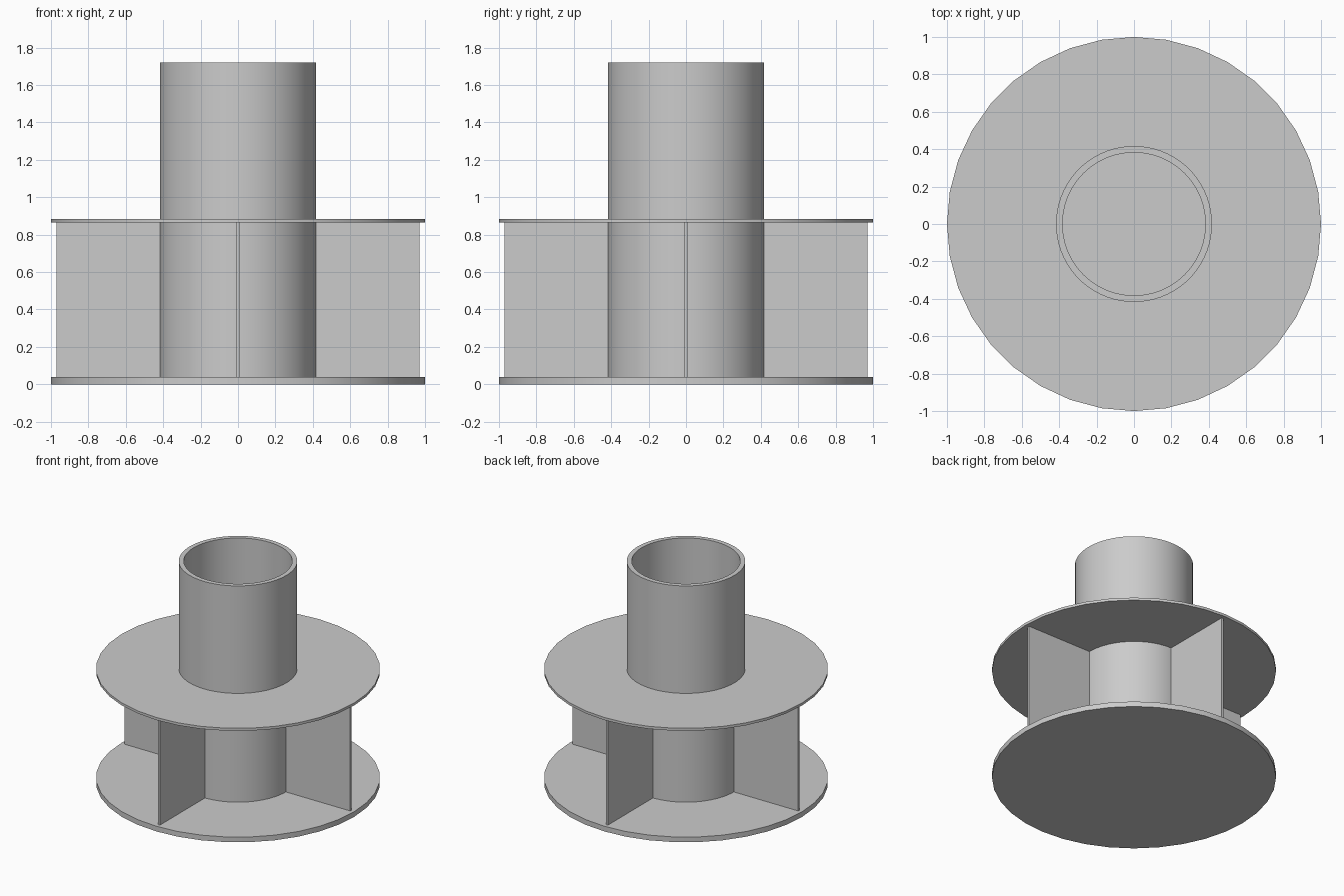
import bpy
import bmesh
from math import cos, sin, pi, radians

cube = bpy.data.objects.get("Cube")
if cube:
    bpy.data.objects.remove(cube, do_unlink=True)

GREY = (0.6, 0.6, 0.6, 1)
mat = bpy.data.materials.new("plain grey")
mat.use_nodes = True
mat.diffuse_color = GREY
mat.node_tree.nodes["Principled BSDF"].inputs["Base Color"].default_value = GREY

PIPE_R, BORE_R = 0.417, 0.382
BASE_TOP, FLANGE_LOW, FLANGE_TOP, PIPE_TOP = 0.04, 0.865, 0.885, 1.72


def finish(name, bm):
    """Turn a bmesh into a named, coloured object with smooth curved walls."""
    bmesh.ops.recalc_face_normals(bm, faces=bm.faces)
    mesh = bpy.data.meshes.new(name)
    bm.to_mesh(mesh)
    bm.free()
    mesh.materials.append(mat)
    obj = bpy.data.objects.new(name, mesh)
    bpy.context.collection.objects.link(obj)
    bpy.ops.object.select_all(action="DESELECT")
    obj.select_set(True)
    bpy.context.view_layer.objects.active = obj
    bpy.ops.object.shade_smooth_by_angle(angle=radians(30))
    return obj


def disc(name, radius, low, high, sides):
    bm = bmesh.new()
    ring = [bm.verts.new((radius * cos(2 * pi * i / sides),
                          radius * sin(2 * pi * i / sides), low)) for i in range(sides)]
    face = bm.faces.new(ring)
    top = bmesh.ops.extrude_face_region(bm, geom=[face])["geom"]
    verts = [v for v in top if isinstance(v, bmesh.types.BMVert)]
    bmesh.ops.translate(bm, verts=verts, vec=(0, 0, high - low))
    return finish(name, bm)


def tube(name, outer, inner, low, high, sides):
    """Closed ring: a rectangular section swept round the z axis."""
    bm = bmesh.new()
    section = [(outer, low), (outer, high), (inner, high), (inner, low)]
    rings = [[bm.verts.new((r * cos(2 * pi * i / sides), r * sin(2 * pi * i / sides), z))
              for i in range(sides)] for r, z in section]
    for a, b in zip(rings, rings[1:] + rings[:1]):
        for i in range(sides):
            j = (i + 1) % sides
            bm.faces.new((a[i], a[j], b[j], b[i]))
    return finish(name, bm)


def fin(name, angle):
    """Thin radial plate between the two flanges."""
    inner, outer, thick = PIPE_R - 0.01, 0.97, 0.016
    bm = bmesh.new()
    bmesh.ops.create_cube(bm, size=1)
    bmesh.ops.scale(bm, verts=bm.verts, vec=(outer - inner, thick, FLANGE_LOW - BASE_TOP))
    bmesh.ops.translate(bm, verts=bm.verts,
                        vec=((inner + outer) / 2, 0, (BASE_TOP + FLANGE_LOW) / 2))
    obj = finish(name, bm)
    obj.rotation_euler.z = angle
    return obj


# Flanges and central pipe
disc("base_plate", 1, 0, BASE_TOP, 36)
tube("upper_flange", 1, PIPE_R - 0.01, FLANGE_LOW, FLANGE_TOP, 36)
tube("central_pipe", PIPE_R, BORE_R, BASE_TOP, PIPE_TOP, 72)

# Four fins, one on each side
for i, side in enumerate(("left", "back", "right", "front")):
    fin(side + "_fin", i * pi / 2)
